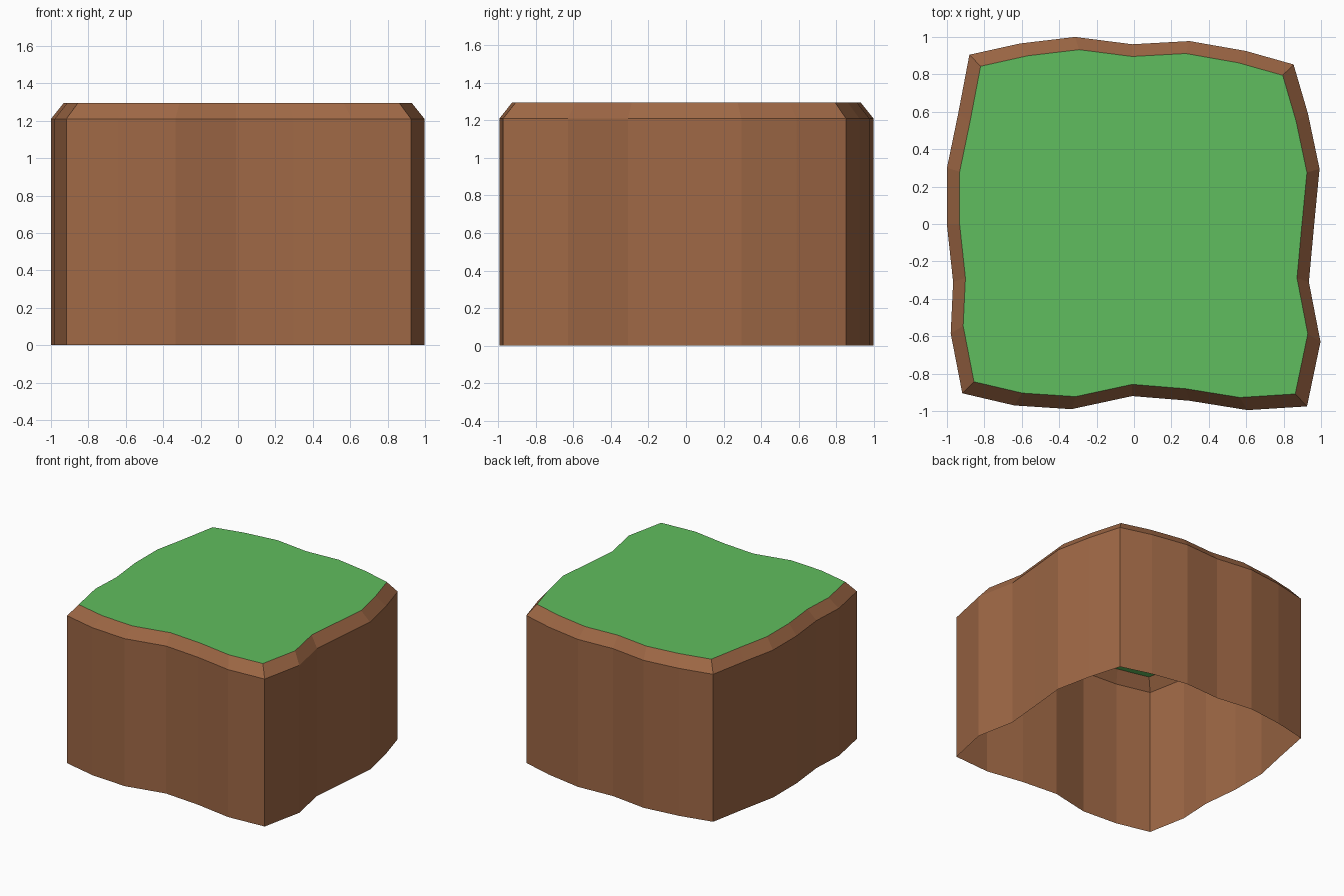
import bpy, bmesh

if "Cube" in bpy.data.objects:
    bpy.data.objects.remove(bpy.data.objects["Cube"])

# Irregular footprint, clockwise from the back left corner
OUTLINE = [
    (-.88, .905), (-.61, .965), (-.315, 1.0), (-.01, .961), (.297, .978), (.598, .925),
    (.853, .853), (.93, .59), (.992, .295), (.963, -.005), (.935, -.31), (.997, -.63),
    (.925, -.975), (.607, -.995), (.297, -.945), (-.01, -.92), (-.335, -.99), (-.64, -.97),
    (-.918, -.905), (-.98, -.585), (-.967, -.31), (-1.0, -.005), (-1.0, .30), (-.94, .59)]
OUTLINE.reverse()                      # counter-clockwise, so normals face out
INSET, EDGE_Z, TOP_Z = .932, 1.21, 1.295


def material(name, rgb):
    m = bpy.data.materials.new(name)
    m.diffuse_color = (*rgb, 1)
    m.use_nodes = True
    m.node_tree.nodes["Principled BSDF"].inputs["Base Color"].default_value = m.diffuse_color
    return m


earth = material("earth brown", (.345, .138, .060))
grass = material("grass green", (.117, .509, .112))

# Earth walls, bevelled rim and flat grass top; the underside is open
bm = bmesh.new()
rings = [[bm.verts.new((x * s, y * s, z)) for x, y in OUTLINE]
         for s, z in ((1, 0), (1, EDGE_Z), (INSET, TOP_Z))]
n = len(OUTLINE)
for low, high in zip(rings, rings[1:]):
    for i in range(n):
        j = (i + 1) % n
        bm.faces.new((low[i], low[j], high[j], high[i]))
bm.faces.new(rings[-1]).material_index = 1

mesh = bpy.data.meshes.new("ground_block")
bm.to_mesh(mesh)
bm.free()
mesh.materials.append(earth)
mesh.materials.append(grass)
bpy.context.collection.objects.link(bpy.data.objects.new("ground_block", mesh))
